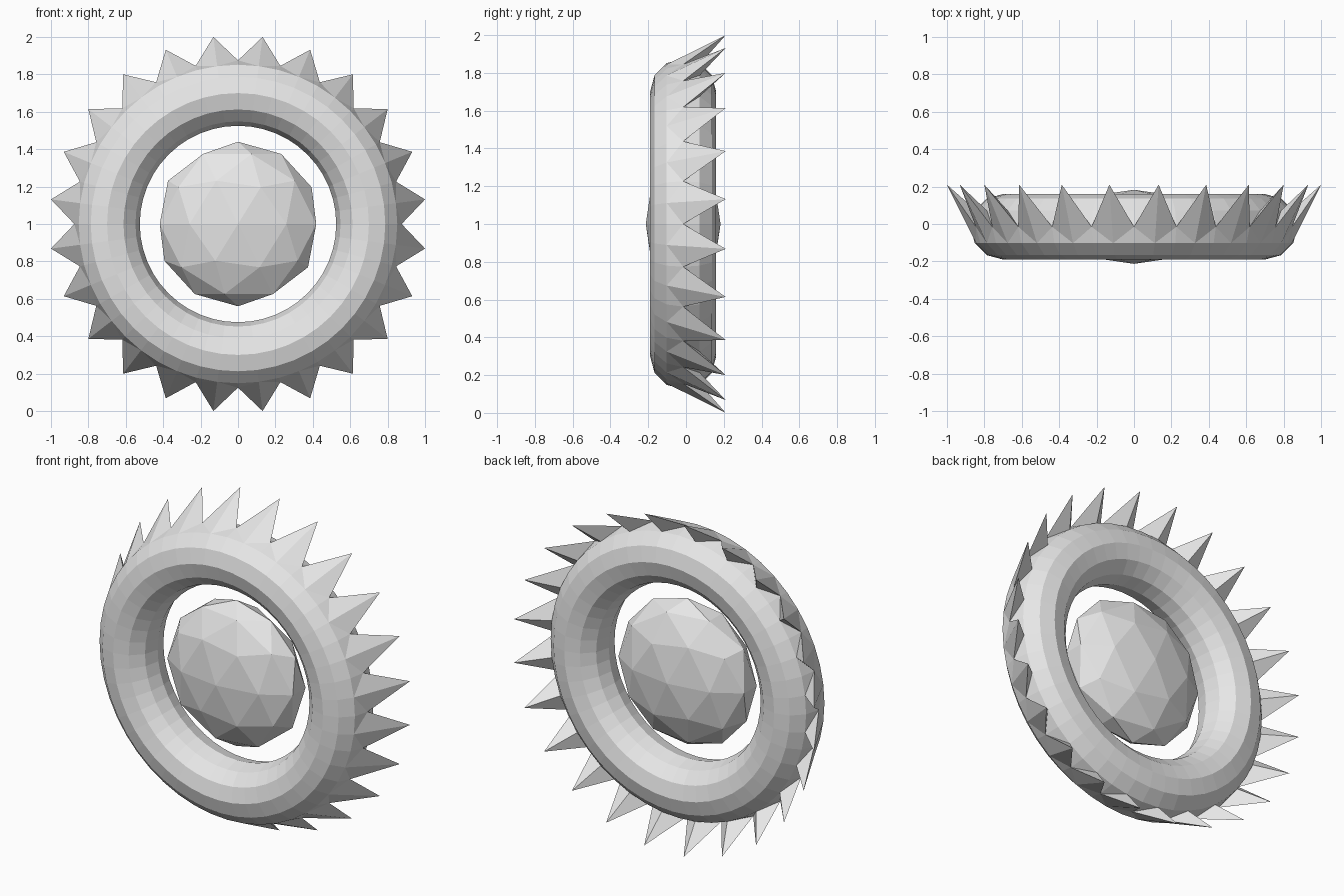
import bpy
import bmesh
from math import sin, cos, pi

old = bpy.data.objects.get("Cube")
if old:
    bpy.data.objects.remove(old, do_unlink=True)

SEGMENTS, SIDES = 48, 12
RING_RADIUS, TUBE_RADIUS = 0.70, 0.175
TIP_RADIUS, TIP_Y = 1.0086, 0.21
CENTRE_Y = -0.015

grey = bpy.data.materials.new("plain_grey")
grey.use_nodes = True
grey.diffuse_color = (0.8, 0.8, 0.8, 1)
grey.node_tree.nodes["Principled BSDF"].inputs["Base Color"].default_value = (0.8, 0.8, 0.8, 1)


def finish(name, bm):
    """Turn a bmesh into a flat shaded object."""
    bmesh.ops.recalc_face_normals(bm, faces=bm.faces[:])
    mesh = bpy.data.meshes.new(name)
    bm.to_mesh(mesh)
    bm.free()
    mesh.materials.append(grey)
    obj = bpy.data.objects.new(name, mesh)
    bpy.context.collection.objects.link(obj)
    return obj


def ring_point(radius, y, i):
    a = 2 * pi * i / SEGMENTS
    return (radius * sin(a), y, 1 + radius * cos(a))


# Ring: a torus about y whose every second rim vertex is drawn out to a spike
bm = bmesh.new()
grid = []
for i in range(SEGMENTS):
    row = []
    for j in range(SIDES):
        b = 2 * pi * j / SIDES
        radius = RING_RADIUS + TUBE_RADIUS * cos(b)
        y = CENTRE_Y + TUBE_RADIUS * sin(b)
        if j == 0 and i % 2:
            radius, y = TIP_RADIUS, TIP_Y
        row.append(bm.verts.new(ring_point(radius, y, i)))
    grid.append(row)

for i in range(SEGMENTS):
    k = (i + 1) % SEGMENTS
    for j in range(SIDES):
        m = (j + 1) % SIDES
        a, b, c, d = grid[i][j], grid[k][j], grid[k][m], grid[i][m]
        if j in (0, SIDES - 1):
            # fold beside each spike so that it forms a four-sided pyramid
            if (i % 2 == 1) == (j == 0):
                bm.faces.new((a, b, d))
                bm.faces.new((b, c, d))
            else:
                bm.faces.new((a, b, c))
                bm.faces.new((a, c, d))
        else:
            bm.faces.new((a, b, c, d))
finish("spiked_ring", bm)

# Hub: a flattened faceted ball floating in the hole
bm = bmesh.new()
bmesh.ops.create_icosphere(bm, subdivisions=2, radius=1)
bmesh.ops.scale(bm, vec=(0.44, 0.198, 0.44), verts=bm.verts[:])
bmesh.ops.translate(bm, vec=(0, CENTRE_Y, 1), verts=bm.verts[:])
finish("centre_ball", bm)
